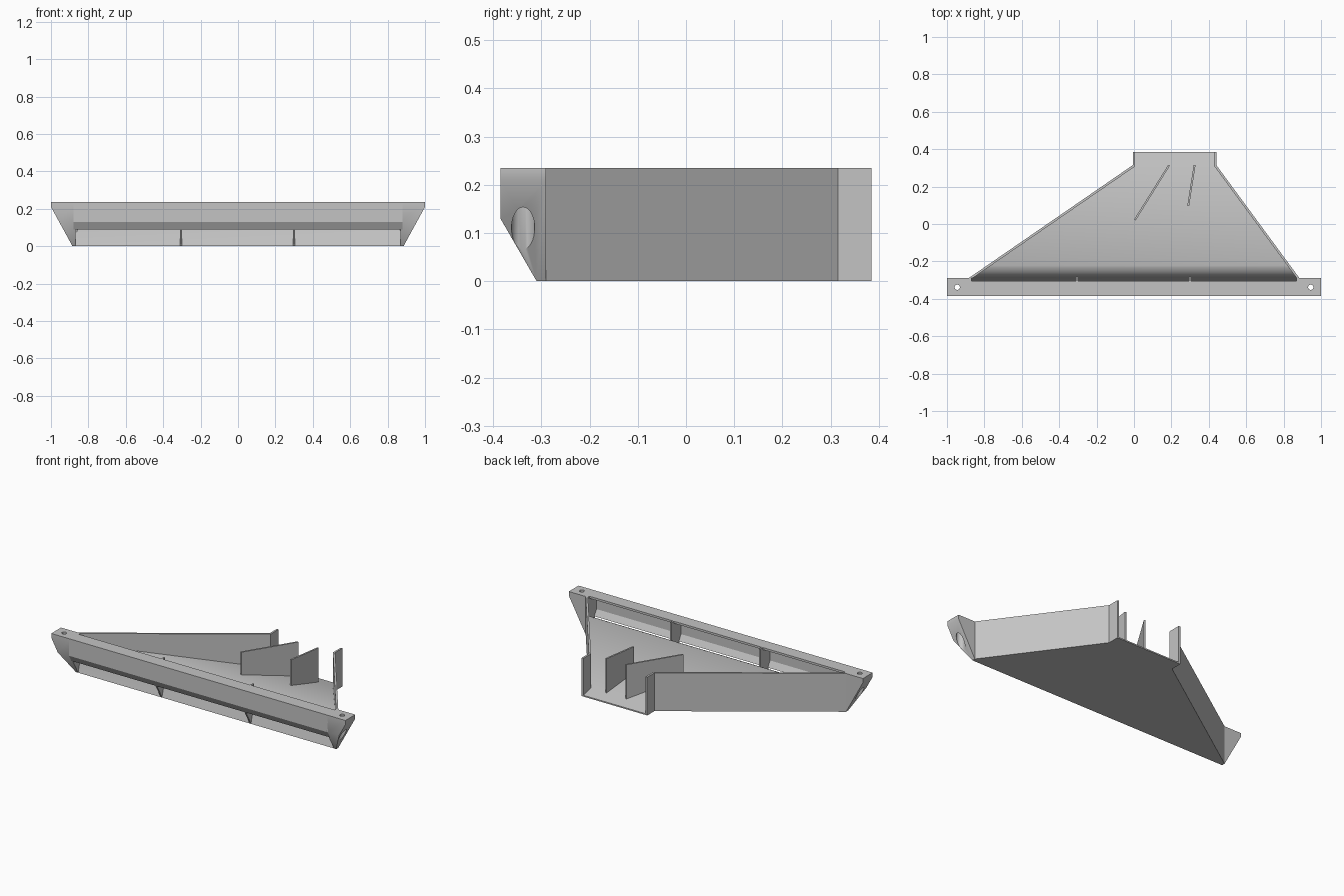
import bpy, bmesh, math
from mathutils import Vector

cube = bpy.data.objects.get("Cube")
if cube:
    bpy.data.objects.remove(cube)

TOP = 0.235
grey = bpy.data.materials.new("plain grey")
grey.use_nodes = True
grey.diffuse_color = (0.55, 0.55, 0.55, 1)
grey.node_tree.nodes["Principled BSDF"].inputs["Base Color"].default_value = (0.55, 0.55, 0.55, 1)


def to_object(name, bm):
    bmesh.ops.recalc_face_normals(bm, faces=bm.faces)
    mesh = bpy.data.meshes.new(name)
    bm.to_mesh(mesh)
    bm.free()
    mesh.materials.append(grey)
    obj = bpy.data.objects.new(name, mesh)
    bpy.context.collection.objects.link(obj)
    return obj


def prism(points, offset):
    """Extrude a closed outline of 3D points along an offset."""
    bm = bmesh.new()
    face = bm.faces.new([bm.verts.new(p) for p in points])
    moved = bmesh.ops.extrude_face_region(bm, geom=[face])["geom"]
    verts = [v for v in moved if isinstance(v, bmesh.types.BMVert)]
    bmesh.ops.translate(bm, verts=verts, vec=offset)
    return bm


def plan_prism(name, outline, z0, z1):
    return to_object(name, prism([(x, y, z0) for x, y in outline], (0, 0, z1 - z0)))


def side_prism(name, profile, x0, x1):
    return to_object(name, prism([(x0, y, z) for y, z in profile], (x1 - x0, 0, 0)))


def cylinder(name, x, y, radius, z0, z1):
    bm = bmesh.new()
    bmesh.ops.create_cone(bm, cap_ends=True, segments=32, radius1=radius, radius2=radius, depth=z1 - z0)
    bmesh.ops.translate(bm, verts=bm.verts, vec=(x, y, (z0 + z1) / 2))
    return to_object(name, bm)


def cut(obj, cutter, operation):
    """Bake a boolean and remove its cutter."""
    mod = obj.modifiers.new("cut", 'BOOLEAN')
    mod.operation, mod.object, mod.solver = operation, cutter, 'EXACT'
    graph = bpy.context.evaluated_depsgraph_get()
    mesh = bpy.data.meshes.new_from_object(obj.evaluated_get(graph))
    obj.modifiers.clear()
    obj.data = mesh
    bpy.data.objects.remove(cutter)


def smooth(obj):
    bpy.ops.object.select_all(action='DESELECT')
    obj.select_set(True)
    bpy.context.view_layer.objects.active = obj
    bpy.ops.object.shade_smooth_by_angle(angle=math.radians(30))


# Floor: steep rounded nose at the front, ramp falling to the rear
nose = [(-0.2 - 0.085 * math.cos(a), 0.09 + 0.067 * math.sin(a))
        for a in [math.radians(7.5 * i) for i in range(11)]]
floor = side_prism("duct_floor", [(-0.31, 0)] + nose + [(0.385, 0.008), (0.385, 0)], -0.95, 0.95)
outline = [(-0.875, -0.32), (-0.875, -0.287), (0, 0.312), (0, 0.4),
           (0.434, 0.4), (0.434, 0.312), (0.877, -0.287), (0.877, -0.32)]
cut(floor, plan_prism("floor_cutter", outline, -0.1, 0.4), 'INTERSECT')
smooth(floor)

# Side walls with short straight outlets
plan_prism("right_wall", [(-0.885, -0.29), (-0.006, 0.315), (-0.006, 0.385),
                          (0.006, 0.385), (0.006, 0.308), (-0.864, -0.29)], 0, TOP)
plan_prism("left_wall", [(0.885, -0.29), (0.44, 0.315), (0.44, 0.385),
                         (0.428, 0.385), (0.428, 0.311), (0.87, -0.29)], 0, TOP)

# Front bar: hollow lip over the outlet slot
side_prism("front_bar", [(-0.385, TOP), (-0.305, TOP), (-0.305, 0.222), (-0.373, 0.212),
                         (-0.373, 0.13), (-0.352, 0.094), (-0.362, 0.09), (-0.385, 0.13)],
           -0.88, 0.88)

# Solid bar ends with slanted outer faces and screw holes
end_profile = [(-0.385, TOP), (-0.29, TOP), (-0.29, 0), (-0.31, 0), (-0.385, 0.13)]
for side, label in ((1, "left"), (-1, "right")):
    bm = prism([(side * 0.87, y, z) for y, z in end_profile], (side * 0.13, 0, 0))
    geom = bm.verts[:] + bm.edges[:] + bm.faces[:]
    result = bmesh.ops.bisect_plane(bm, geom=geom, plane_co=(side, 0, 0.21),
                                    plane_no=Vector((side * 0.21, 0, -0.115)).normalized(),
                                    clear_outer=True)
    rim = [e for e in result["geom_cut"] if isinstance(e, bmesh.types.BMEdge)]
    bmesh.ops.edgeloop_fill(bm, edges=rim)
    end = to_object(label + "_bar_end", bm)
    cut(end, cylinder("screw_hole", side * 0.945, -0.338, 0.014, -0.1, 0.4), 'DIFFERENCE')
    cut(end, cylinder("screw_recess", side * 0.945, -0.338, 0.024, -0.1, 0.19), 'DIFFERENCE')
    smooth(end)

# Slot dividers
for i, x in enumerate((-0.305, 0.3)):
    side_prism(f"slot_divider_{i + 1}", [(-0.38, 0.232), (-0.305, 0.232), (-0.305, TOP), (-0.28, TOP),
                                         (-0.28, 0.01), (-0.309, 0.002), (-0.38, 0.125)],
               x - 0.005, x + 0.005)

# Guide vanes near the rear opening
for i, (a, b) in enumerate((((0.005, 0.022), (0.188, 0.315)), ((0.29, 0.097), (0.324, 0.315)))):
    a, b = Vector(a), Vector(b)
    d = (b - a).normalized() * 0.005
    n = Vector((-d.y, d.x))
    plan_prism(f"guide_vane_{i + 1}", [a + n, b + n, b - n, a - n], 0.005, TOP)
